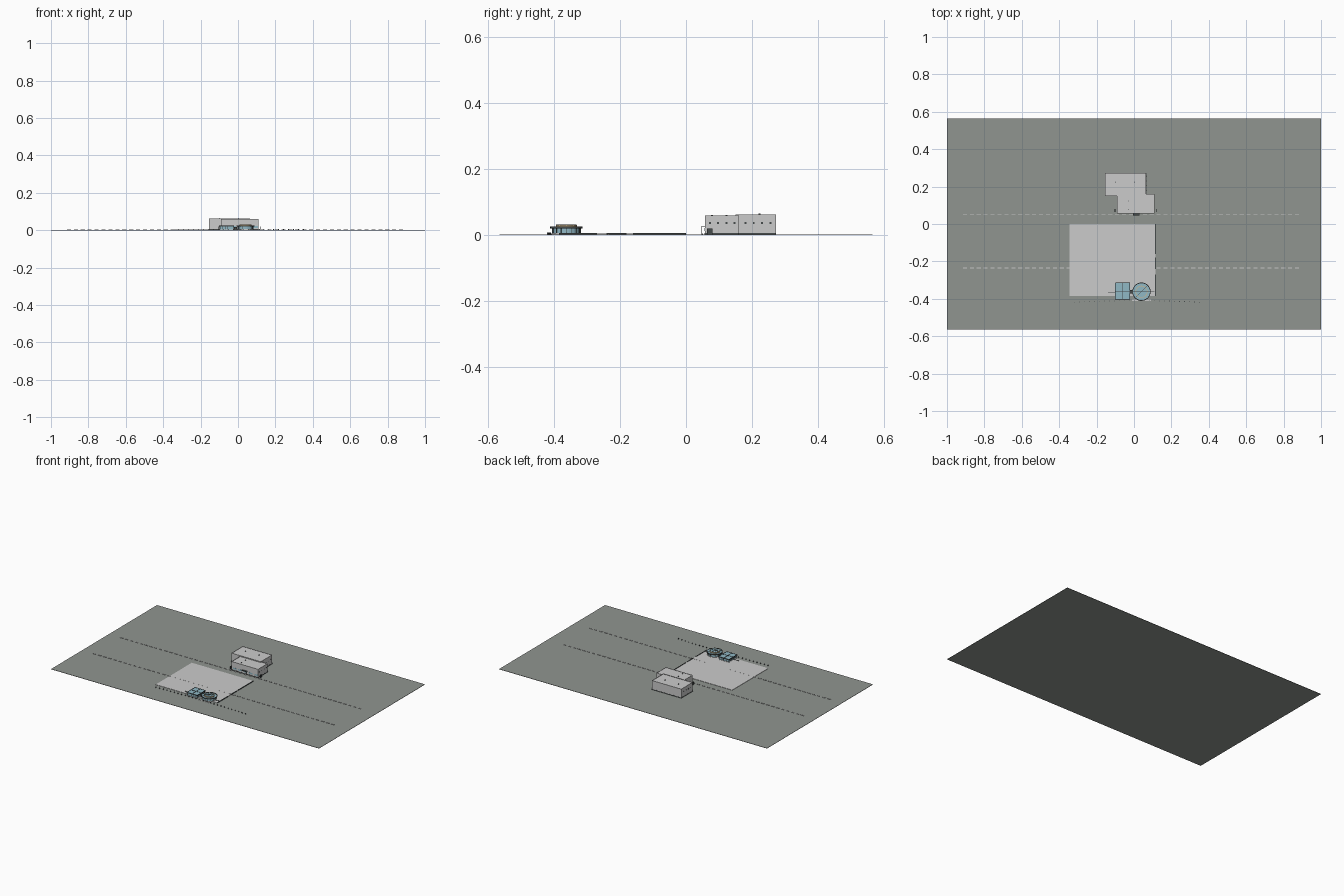
import bpy, bmesh, math

if "Cube" in bpy.data.objects:
    bpy.data.objects.remove(bpy.data.objects["Cube"])

def mat(name, c):
    m = bpy.data.materials.new(name)
    m.diffuse_color = (*c, 1)
    m.use_nodes = True
    m.node_tree.nodes["Principled BSDF"].inputs["Base Color"].default_value = m.diffuse_color
    return m

GROUND = mat("asphalt", (0.28, 0.30, 0.28))
DARK = mat("dark_frame", (0.06, 0.07, 0.07))
GLASS = mat("pale_glass", (0.28, 0.48, 0.56))
TAN = mat("tan_panel", (0.62, 0.48, 0.28))
WHITE = mat("white_paint", (0.8, 0.8, 0.8))

def finish(name, bm, m=None):
    bmesh.ops.recalc_face_normals(bm, faces=bm.faces)
    me = bpy.data.meshes.new(name)
    bm.to_mesh(me)
    bm.free()
    o = bpy.data.objects.new(name, me)
    bpy.context.collection.objects.link(o)
    if m:
        me.materials.append(m)
    return o

def boxes(name, items, m=None):
    """One object from boxes given as x0, x1, y0, y1, z0, z1."""
    bm = bmesh.new()
    for x0, x1, y0, y1, z0, z1 in items:
        vs = bmesh.ops.create_cube(bm, size=1)["verts"]
        for v in vs:
            v.co = (x1 if v.co.x > 0 else x0, y1 if v.co.y > 0 else y0, z1 if v.co.z > 0 else z0)
    return finish(name, bm, m)

def prism(name, pts, z0, z1, m=None):
    bm = bmesh.new()
    f = bm.faces.new([bm.verts.new((x, y, z0)) for x, y in pts])
    r = bmesh.ops.extrude_face_region(bm, geom=[f])["geom"]
    for v in r:
        if isinstance(v, bmesh.types.BMVert):
            v.co.z = z1
    if f.is_valid is False:
        bm.faces.new([v for v in bm.verts if v.co.z == z0])
    return finish(name, bm, m)

def lathe(name, c, prof, m=None, n=32):
    """Revolve a closed radius/height loop round a vertical axis."""
    bm = bmesh.new()
    rings = [[bm.verts.new((c[0] + r * math.cos(2 * math.pi * i / n),
                            c[1] + r * math.sin(2 * math.pi * i / n), z)) for r, z in prof] for i in range(n)]
    k = len(prof)
    for i in range(n):
        for j in range(k):
            bm.faces.new((rings[i][j], rings[(i + 1) % n][j],
                          rings[(i + 1) % n][(j + 1) % k], rings[i][(j + 1) % k]))
    return finish(name, bm, m)

def disc(name, c, r, z0, z1, m=None, n=32):
    return prism(name, [(c[0] + r * math.cos(2 * math.pi * i / n),
                         c[1] + r * math.sin(2 * math.pi * i / n)) for i in range(n)], z0, z1, m)

# Site and plaza
boxes("ground", [(-1, 1, -0.565, 0.565, 0, 0.002)], GROUND)
boxes("plaza", [(-0.345, 0.115, -0.385, 0, 0.001, 0.004)])
boxes("plaza_side_curb", [(0.112, 0.117, -0.385, -0.27, 0.001, 0.006),
                          (0.112, 0.117, -0.24, -0.18, 0.001, 0.006),
                          (0.112, 0.117, -0.16, 0, 0.001, 0.006)], DARK)

# Lane markings
for y, name in ((0.05, "back_lane_dashes"), (-0.235, "front_lane_dashes")):
    boxes(name, [(-0.915 + 0.037 * i, -0.893 + 0.037 * i, y - 0.002, y + 0.002, 0.001, 0.0045)
                 for i in range(49)], WHITE)

# Main building: two overlapping blocks with shallow parapets
def block(name, x0, x1, y0, y1, h):
    boxes(name, [(x0, x1, y0, y1, 0.001, h - 0.002)])
    t = 0.002
    boxes(name + "_parapet", [(x0, x1, y0, y0 + t, h - 0.002, h), (x0, x1, y1 - t, y1, h - 0.002, h),
                              (x0, x0 + t, y0, y1, h - 0.002, h), (x1 - t, x1, y0, y1, h - 0.002, h)])
    e = 0.0007
    boxes(name + "_plinth", [(x0 - e, x1 + e, y0 - e, y1 + e, 0.001, 0.006)], DARK)

block("rear_hall", -0.155, 0.065, 0.15, 0.272, 0.063)
block("front_hall", -0.09, 0.11, 0.057, 0.16, 0.059)

# Rows of small windows
e = 0.0006
win = [(0.109, 0.11 + e, y - 0.003, y + 0.003, 0.034, 0.039) for y in [0.072 + 0.025 * i for i in range(4)]]
win += [(0.064, 0.065 + e, y - 0.003, y + 0.003, 0.034, 0.039) for y in [0.18 + 0.025 * i for i in range(4)]]
win += [(-0.155 - e, -0.154, y - 0.003, y + 0.003, 0.034, 0.039) for y in [0.17 + 0.025 * i for i in range(4)]]
boxes("side_windows", win, DARK)
boxes("front_windows", [(-0.078 + 0.04 * i, -0.052 + 0.04 * i, 0.057 - e, 0.06, 0.012, 0.022)
                        for i in range(5)], GLASS)

# Entrance canopy, posts and roof vents
boxes("entrance_canopy", [(-0.005, 0.03, 0.045, 0.058, 0.024, 0.026)], DARK)
boxes("canopy_posts", [(x, x + 0.0015, 0.046, 0.0475, 0.001, 0.025) for x in (-0.004, 0.0275)], DARK)
boxes("entrance_bollards", [(x, x + 0.004, 0.064, 0.08, 0.001, 0.02) for x in (-0.104, 0.119)], DARK)
boxes("roof_vents", [(x, x + 0.003, y, y + 0.006, 0.055, z) for x, y, z in
      ((-0.03, 0.12, 0.061), (-0.03, 0.075, 0.061), (0.0, 0.22, 0.066), (-0.1, 0.22, 0.066))], DARK)

# Round pavilion: glass drum, ringed roof and spokes
C = (0.04, -0.362)
disc("round_glass_wall", C, 0.042, 0.002, 0.022, GLASS)
lathe("round_base", C, [(0.041, 0.001), (0.045, 0.001), (0.045, 0.006), (0.041, 0.006)])
disc("round_roof", C, 0.047, 0.021, 0.0245, GLASS)
lathe("round_roof_rim", C, [(0.045, 0.020), (0.049, 0.020), (0.049, 0.0255), (0.045, 0.0255)], DARK)
lathe("round_upper_band", C, [(0.029, 0.024), (0.032, 0.024), (0.032, 0.031), (0.029, 0.031)], TAN)
disc("round_upper_roof", C, 0.030, 0.024, 0.030, GLASS)
bm = bmesh.new()
for i in range(16):
    a = 2 * math.pi * i / 16
    u, w = (math.cos(a), math.sin(a)), (-math.sin(a), math.cos(a))
    parts = [(0.0425, 0.001, 0.021, 0.001)]
    if i % 2 == 0:
        parts += [(0.039, 0.0235, 0.0255, 0.008), (0.016, 0.029, 0.0315, 0.015)]
    for r, z0, z1, half in parts:
        for v in bmesh.ops.create_cube(bm, size=1)["verts"]:
            s, t = r + 2 * half * v.co.x, 0.0016 * v.co.y
            v.co = (C[0] + u[0] * s + w[0] * t, C[1] + u[1] * s + w[1] * t, z1 if v.co.z > 0 else z0)
finish("round_mullions", bm, DARK)

# Square pavilion: glazed box with gridded roof
x0, x1, y0, y1 = -0.1, -0.022, -0.403, -0.315
boxes("square_glass_wall", [(x0 + 0.004, x1 - 0.004, y0 + 0.004, y1 - 0.004, 0.002, 0.02)], GLASS)
boxes("square_base", [(x0, x1, y0, y1, 0.001, 0.005)])
boxes("square_roof", [(x0, x1, y0, y1, 0.02, 0.0235)], GLASS)
grid = []
for k in range(3):
    x, y = x0 + (x1 - x0) * k / 2, y0 + (y1 - y0) * k / 2
    grid += [(x - 0.001, x + 0.001, y0, y1, 0.0195, 0.025), (x0, x1, y - 0.001, y + 0.001, 0.0195, 0.025)]
for k in range(6):
    x, y = x0 + 0.004 + (x1 - x0 - 0.008) * k / 5, y0 + 0.004 + (y1 - y0 - 0.008) * k / 5
    grid += [(x - 0.001, x + 0.001, q - 0.001, q + 0.001, 0.001, 0.021) for q in (y0 + 0.004, y1 - 0.004)]
    grid += [(q - 0.001, q + 0.001, y - 0.001, y + 0.001, 0.001, 0.021) for q in (x0 + 0.004, x1 - 0.004)]
boxes("square_frame", grid, DARK)
boxes("link_and_side_rails", [(-0.022, -0.005, -0.372, -0.352, 0.001, 0.018),
                              (-0.14, -0.1, -0.366, -0.364, 0.006, 0.008),
                              (0.088, 0.11, -0.363, -0.361, 0.006, 0.008)], DARK)
boxes("front_steps", [(-0.01, 0.09, -0.412, -0.405, 0.001, 0.003)])

# Gently bowed row of posts along the front
boxes("front_posts", [(x - 0.002, x + 0.002, y - 0.002, y + 0.002, 0.001, 0.008)
      for x, y in [(-0.32 + 0.0268 * i, -0.418 + 0.008 * (1 - ((i - 12.5) / 12.5) ** 2)) for i in range(26)]], DARK)
